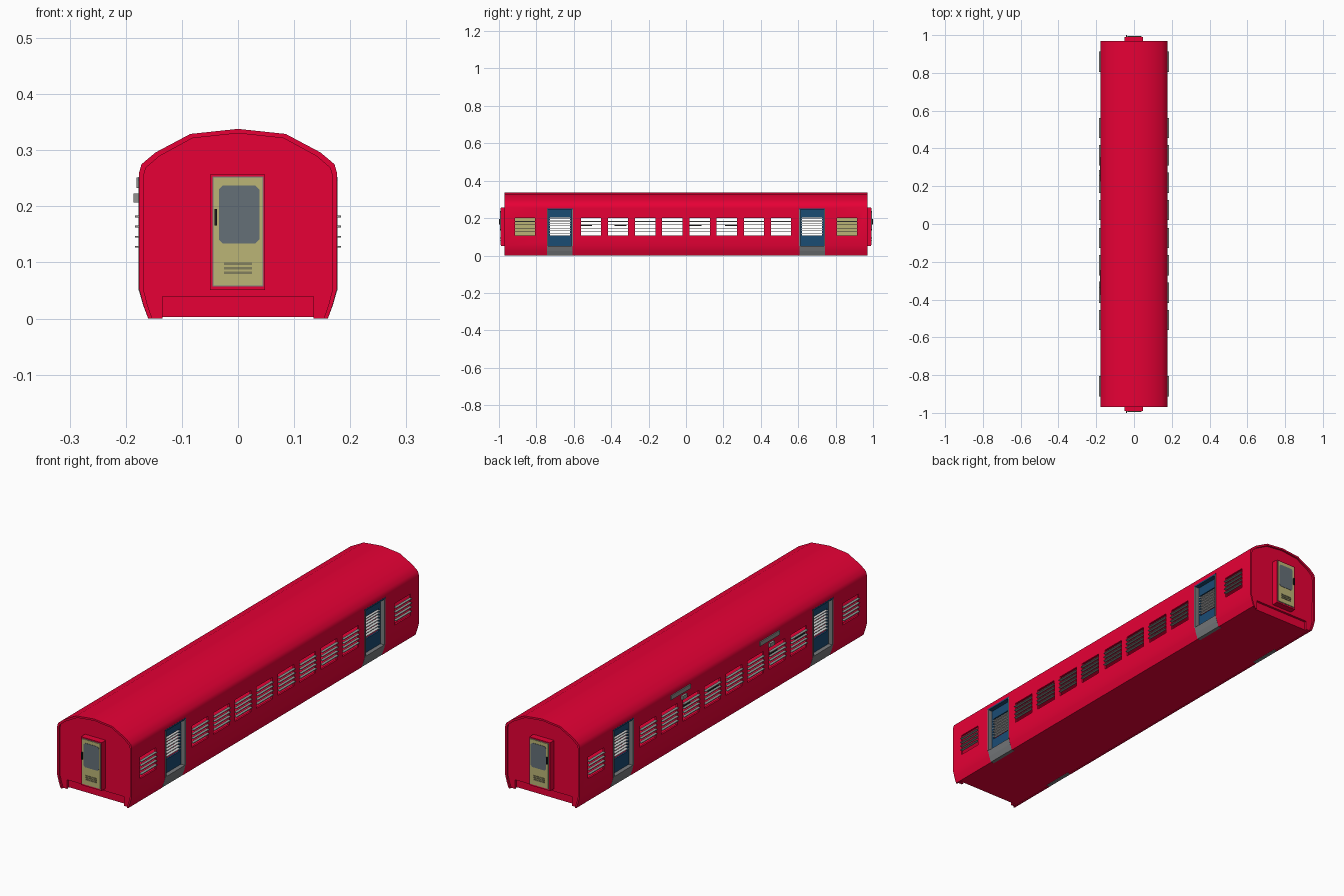
import bpy, bmesh, math
from mathutils import Vector

if "Cube" in bpy.data.objects:
    bpy.data.objects.remove(bpy.data.objects["Cube"])


def material(name, rgb):
    m = bpy.data.materials.new(name)
    m.diffuse_color = (*rgb, 1)
    m.use_nodes = True
    m.node_tree.nodes["Principled BSDF"].inputs["Base Color"].default_value = m.diffuse_color
    return m


RED = material("carmine red", (0.82, 0.0, 0.037))
KHAKI = material("khaki", (0.50, 0.46, 0.18))
OLIVE = material("dark olive", (0.22, 0.21, 0.11))
SLATE = material("slate glass", (0.13, 0.16, 0.185))
BLUE = material("deep blue", (0.010, 0.072, 0.175))
GREY = material("mid grey", (0.19, 0.20, 0.21))
STONE = material("stone grey", (0.29, 0.29, 0.28))
PALE = material("pale grey", (0.70, 0.71, 0.71))
BLACK = material("near black", (0.012, 0.012, 0.014))


def finish(name, bm, mat):
    bmesh.ops.recalc_face_normals(bm, faces=bm.faces)
    me = bpy.data.meshes.new(name)
    bm.to_mesh(me)
    bm.free()
    me.materials.append(mat)
    ob = bpy.data.objects.new(name, me)
    bpy.context.collection.objects.link(ob)
    return ob


def boxes(name, spans, mat):
    """One object from boxes given as ((x0,x1),(y0,y1),(z0,z1))."""
    bm = bmesh.new()
    for s in spans:
        vs = bmesh.ops.create_cube(bm, size=1)["verts"]
        for v in vs:
            v.co = Vector([(a + b) / 2 + c * abs(b - a) for (a, b), c in zip(s, v.co)])
    return finish(name, bm, mat)


def prism(name, outline, y0, y1, mat):
    """Outline in x,z extruded along y."""
    bm = bmesh.new()
    f = bm.faces.new([bm.verts.new((x, y0, z)) for x, z in outline])
    new = bmesh.ops.extrude_face_region(bm, geom=[f])["geom"]
    bmesh.ops.translate(bm, vec=(0, y1 - y0, 0),
                        verts=[v for v in new if isinstance(v, bmesh.types.BMVert)])
    # Keep the starting cap closed
    edges = [e for e in bm.edges if e.is_boundary]
    if edges:
        bmesh.ops.holes_fill(bm, edges=edges)
    return finish(name, bm, mat)


def flip(spans, sx=1, sy=1):
    return [(sorted(a * sx for a in x), sorted(a * sy for a in y), z) for x, y, z in spans]


# Body cross-section, right half from sill to ridge
half = [(0.160, 0.0), (0.169, 0.025), (0.176, 0.052), (0.1765, 0.259),
        (0.172, 0.275), (0.147, 0.296), (0.085, 0.329)]
outer = half + [(0, 0.338)] + [(-x, z) for x, z in reversed(half)]
inner = [(x * 0.955, z * 0.977) for x, z in outer]

window_y = [-0.508, -0.364, -0.218, -0.074, 0.074, 0.218, 0.364, 0.508]
all_window_y = window_y + [-0.86, 0.86]
W = 0.054
DOOR = (0.606, 0.742)

# Shell with window and doorway openings
shell = prism("body_shell", outer + inner[::-1], -0.97, 0.97, RED)
cuts = [((-0.3, 0.3), (y - W, y + W), (0.108, 0.2)) for y in all_window_y]
cuts += [((-0.3, 0.3), sorted((s * DOOR[0], s * DOOR[1])), (-0.05, 0.25)) for s in (-1, 1)]
cutter = boxes("opening_cutter", cuts, RED)
cutter.hide_render = True
mod = shell.modifiers.new("openings", "BOOLEAN")
mod.object, mod.operation, mod.solver = cutter, "DIFFERENCE", "EXACT"
bpy.context.view_layer.update()
baked = bpy.data.meshes.new_from_object(
    shell.evaluated_get(bpy.context.evaluated_depsgraph_get()))
shell.modifiers.clear()
shell.data = baked
bpy.data.objects.remove(cutter)
bpy.context.view_layer.objects.active = shell
shell.select_set(True)
bpy.ops.object.shade_smooth_by_angle(angle=math.radians(42))
shell.select_set(False)

# Floor and lower headstocks
boxes("floor", [((-0.158, 0.158), (-0.95, 0.95), (0.003, 0.012))], RED)
boxes("headstock", [((-0.14, 0.14), sorted((s * 0.94, s * 0.95)), (0.003, 0.045))
                    for s in (-1, 1)], RED)

# Recessed end walls with a notch above the coupling
wall_half = [(x * 0.97, z * 0.985) for x, z in half]
end_wall = (wall_half + [(0, 0.333)] + [(-x, z) for x, z in reversed(wall_half)]
            + [(-0.135, 0.0), (-0.135, 0.039), (0.135, 0.039), (0.135, 0.0)])

# Window guard bars outside each window
bars = []
for sx in (-1, 1):
    for y in all_window_y:
        for z in (0.128, 0.146, 0.164, 0.182):
            bars += flip([((0.171, 0.184), (y - W, y + W), (z - 0.0015, z + 0.0015))], sx)
boxes("window_bars", bars, STONE)

for s, label in ((-1, "front"), (1, "back")):
    prism(label + "_end_wall", end_wall, s * 0.952, s * 0.962, RED)
    # Gangway housing and end door
    gangway = boxes(label + "_gangway",
                    flip([((-0.05, 0.048), (0.96, 0.99), (0.051, 0.257))], 1, s), RED)
    boxes(label + "_door_frame", flip([((-0.045, 0.0455), (0.985, 0.991), (0.057, 0.253))],
                                      1, s), GREY)
    boxes(label + "_end_door", flip([((-0.0435, 0.0435), (0.986, 0.993), (0.059, 0.251))],
                                    1, s), KHAKI)
    # Door glass with clipped corners
    x0, x1, z0, z1, c = -0.034, 0.038, 0.134, 0.237, 0.007
    glass = [(x0 + c, z0), (x1 - c, z0), (x1, z0 + c), (x1, z1 - c),
             (x1 - c, z1), (x0 + c, z1), (x0, z1 - c), (x0, z0 + c)]
    prism(label + "_door_glass", glass, s * 0.990, s * 0.9945, SLATE)
    boxes(label + "_door_vents", flip([((-0.025, 0.025), (0.99, 0.995), (z, z + 0.005))
                                       for z in (0.079, 0.087, 0.095)], 1, s), OLIVE)
    boxes(label + "_door_handle", flip([((-0.042, -0.037), (0.99, 1.0), (0.166, 0.195))],
                                       1, s), BLACK)
    # Compartment panel behind the end windows
    boxes(label + "_panel", flip([((-0.004, 0.004), (0.795, 0.925), (0.1, 0.21))], 1, s), KHAKI)

# Side doors, built once at positive x and y then mirrored
a, b = DOOR
leaf = [((0.15, 0.158), (a, b), (0.048, 0.108)), ((0.15, 0.158), (a, b), (0.204, 0.25)),
        ((0.15, 0.158), (a, a + 0.014), (0.108, 0.204)),
        ((0.15, 0.158), (b - 0.014, b), (0.108, 0.204)),
        ((0.15, 0.177), (a - 0.002, b + 0.002), (0.245, 0.252))]
jambs = [((0.15, 0.1775), (a - 0.002, a + 0.005), (0.05, 0.246)),
         ((0.15, 0.1775), (b - 0.005, b + 0.002), (0.05, 0.246))]
grille = [((0.148, 0.160), (a + 0.01, b - 0.01), (z, z + 0.003))
          for z in (0.118, 0.131, 0.144, 0.157, 0.17, 0.183, 0.194)]
for name, spans, mat in (("side_doors", leaf, BLUE), ("door_jambs", jambs, GREY),
                         ("door_grille", grille, PALE)):
    boxes(name, [p for sx in (-1, 1) for sy in (-1, 1) for p in flip(spans, sx, sy)], mat)

# Door steps follow the tapered skirt
step = [(0.145, 0.001), (0.1605, 0.001), (0.1695, 0.025), (0.1765, 0.05), (0.145, 0.05)]
for sx, side in ((-1, "left"), (1, "right")):
    for sy, end in ((-1, "front"), (1, "back")):
        prism(side + "_" + end + "_step", [(sx * x, z) for x, z in step], sy * a, sy * b, GREY)

# Blank sign boards and small boxes on the left side
boxes("sign_boards", [((-0.181, -0.174), (y - 0.066, y + 0.066), (0.233, 0.251))
                      for y in (-0.31, 0.29)], STONE)
boxes("alarm_boxes", [((-0.186, -0.174), (y - 0.016, y + 0.016), (0.207, 0.223))
                      for y in (-0.32, 0.27)], STONE)

# Dark levers inside the windows on the left side
boxes("inner_levers", [((-0.166, -0.158), (y - 0.032, y + 0.032), (0.157, 0.164))
                       for y in (-0.535, -0.35, 0.05, 0.24)], BLACK)
